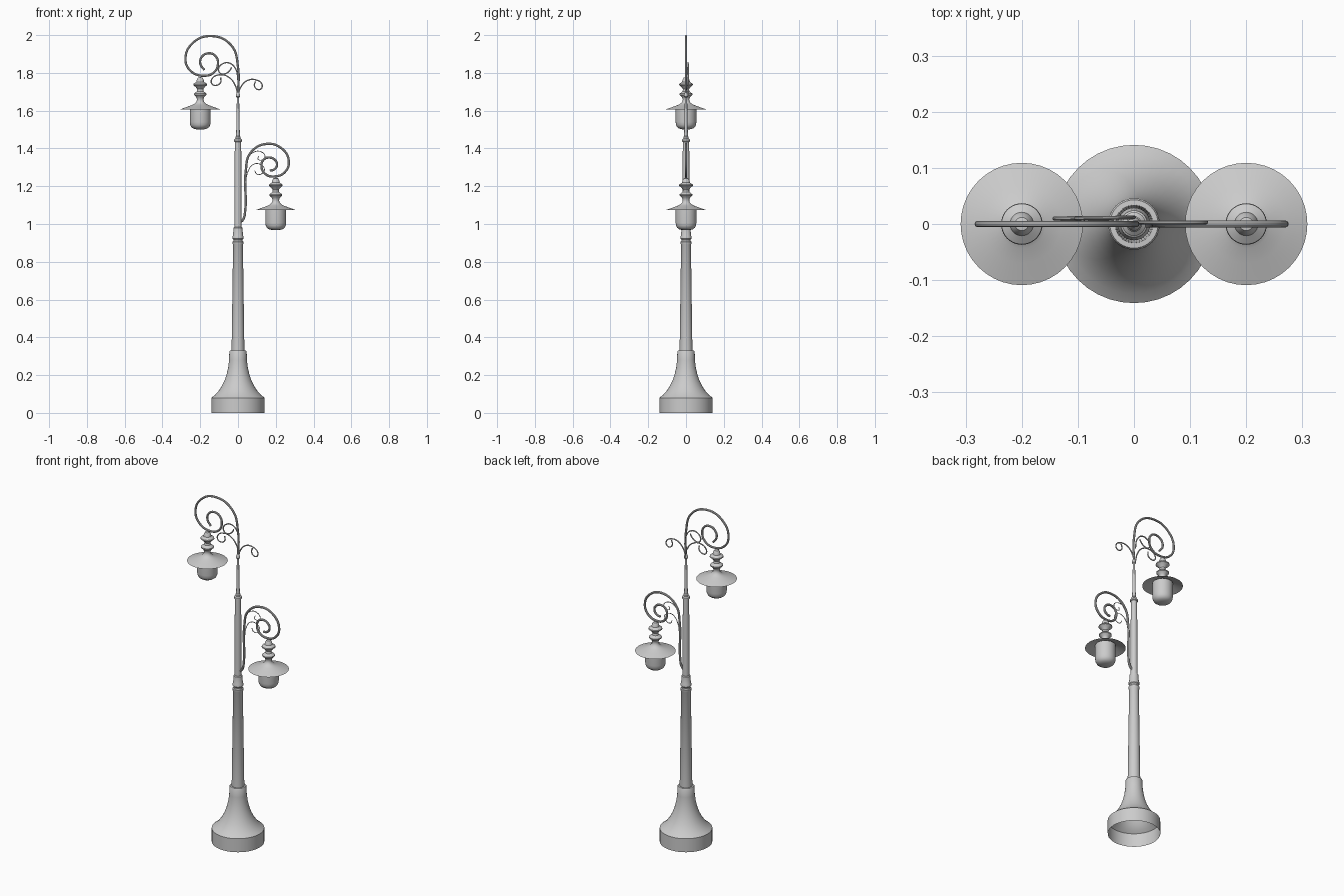
import bpy, bmesh, math
from mathutils import Vector


def lathe(name, profile, x=0.0, dz=0.0, seg=40):
    """Revolve (radius, z) points around a vertical axis at x."""
    bm = bmesh.new()
    rings = []
    for r, z in profile:
        if r < 1e-5:
            rings.append([bm.verts.new((x, 0, z + dz))])
        else:
            rings.append([bm.verts.new((x + r * math.cos(2 * math.pi * i / seg),
                                        r * math.sin(2 * math.pi * i / seg), z + dz))
                          for i in range(seg)])
    for a, b in zip(rings, rings[1:]):
        for i in range(seg):
            j = (i + 1) % seg
            f = [a[i % len(a)], a[j % len(a)], b[j % len(b)], b[i % len(b)]]
            bm.faces.new(list(dict.fromkeys(f)))
    me = bpy.data.meshes.new(name)
    bm.to_mesh(me)
    bm.free()
    ob = bpy.data.objects.new(name, me)
    bpy.context.collection.objects.link(ob)
    smooth(ob)
    return ob


def smooth(ob):
    bpy.ops.object.select_all(action='DESELECT')
    ob.select_set(True)
    bpy.context.view_layer.objects.active = ob
    bpy.ops.object.shade_smooth_by_angle(angle=math.radians(35))


def wire(name, pts, radius, y=0.0, y_end=None):
    """Round wire through (x, z) points, optionally drifting in y."""
    y_end = y if y_end is None else y_end
    cu = bpy.data.curves.new(name, 'CURVE')
    cu.dimensions = '3D'
    cu.bevel_depth = radius
    cu.bevel_resolution = 3
    cu.resolution_u = 8
    cu.use_fill_caps = True
    sp = cu.splines.new('BEZIER')
    sp.bezier_points.add(len(pts) - 1)
    for i, (bp, (x, z)) in enumerate(zip(sp.bezier_points, pts)):
        t = i / (len(pts) - 1)
        bp.co = Vector((x, y + (y_end - y) * t, z))
        bp.handle_left_type = bp.handle_right_type = 'AUTO'
    ob = bpy.data.objects.new(name, cu)
    bpy.context.collection.objects.link(ob)
    bpy.ops.object.select_all(action='DESELECT')
    ob.select_set(True)
    bpy.context.view_layer.objects.active = ob
    bpy.ops.object.convert(target='MESH')
    smooth(bpy.context.object)


# Hollow flared base
lathe("base", [(.141, 0), (.141, .08), (.124, .093), (.105, .113), (.088, .138), (.072, .17),
               (.06, .205), (.052, .24), (.047, .28), (.046, .325), (.043, .33), (.03, .331)])

# Post: lower shaft, collar rings, upper shaft and top cap
lathe("lower_post", [(.034, .325), (.026, .89), (.029, .895), (.029, .905), (.025, .91),
                     (.025, .918), (.029, .923), (.029, .933), (.026, .94), (.024, .98), (.017, .985)])
lathe("upper_post", [(.019, .975), (.017, 1.435), (.021, 1.438), (.021, 1.446), (.014, 1.452),
                     (.014, 1.46), (.009, 1.466), (0, 1.467)], seg=32)
lathe("top_rod", [(.010, 1.46), (.006, 1.67), (.011, 1.675), (.012, 1.683), (.009, 1.69),
                  (.006, 1.697), (0, 1.7)], seg=20)

# Lanterns: same profile used twice
shade = [(0, 1.778), (.012, 1.775), (.018, 1.765), (.021, 1.752), (.036, 1.742), (.037, 1.736),
         (.024, 1.725), (.016, 1.714), (.018, 1.702), (.034, 1.69), (.034, 1.684), (.022, 1.673),
         (.017, 1.66), (.02, 1.647), (.03, 1.637), (.043, 1.63), (.07, 1.62), (.109, 1.606)]
glass = [(.055, 1.622), (.055, 1.54), (.053, 1.525), (.047, 1.513), (.036, 1.505), (.02, 1.501), (0, 1.5)]
for tag, x, dz in (("upper", -.2, 0), ("lower", .2, -.533)):
    lathe(tag + "_lantern_shade", shade, x, dz)
    lathe(tag + "_lantern_glass", glass, x, dz)

# Large scroll arms
wire("upper_scroll", [(0, 1.68), (0, 1.83), (-.035, 1.945), (-.14, 1.995), (-.243, 1.955), (-.278, 1.87),
                      (-.25, 1.81), (-.185, 1.785), (-.127, 1.803), (-.106, 1.85), (-.12, 1.89),
                      (-.154, 1.904), (-.19, 1.887), (-.2, 1.85), (-.178, 1.815)], .006)
wire("lower_scroll", [(.012, 1.008), (.028, 1.025), (.038, 1.07), (.041, 1.28), (.065, 1.375), (.15, 1.424),
                      (.235, 1.397), (.269, 1.33), (.248, 1.275), (.196, 1.252), (.142, 1.267), (.124, 1.31),
                      (.135, 1.34), (.165, 1.352), (.197, 1.338), (.206, 1.31), (.19, 1.288), (.168, 1.283)], .0065)

# Small decorative tendrils
tendril = [(0, 1.68), (.015, 1.725), (.05, 1.76), (.095, 1.763), (.127, 1.74), (.122, 1.716),
           (.102, 1.713), (.087, 1.732), (.092, 1.755)]
wire("right_tendril", tendril, .0035, .003)
wire("left_tendril", [(0, 1.68), (-.015, 1.735), (-.05, 1.778), (-.1, 1.79), (-.138, 1.768), (-.138, 1.742),
                      (-.115, 1.734), (-.092, 1.75), (-.092, 1.775)], .0035, .012, .008)
wire("high_tendril", [(0, 1.76), (-.012, 1.82), (-.045, 1.852), (-.08, 1.849), (-.103, 1.82), (-.092, 1.797),
                      (-.065, 1.797), (-.042, 1.815), (-.034, 1.83)], .0035, .012, .008)
wire("arm_tendril_upper", [(.041, 1.28), (.05, 1.345), (.085, 1.381), (.12, 1.383), (.143, 1.36), (.13, 1.34),
                           (.106, 1.344), (.11, 1.36)], .002, .003)
wire("arm_tendril_lower", [(.041, 1.2), (.05, 1.27), (.08, 1.315), (.115, 1.317), (.14, 1.288), (.125, 1.266),
                           (.1, 1.264), (.088, 1.282)], .002, .003)
